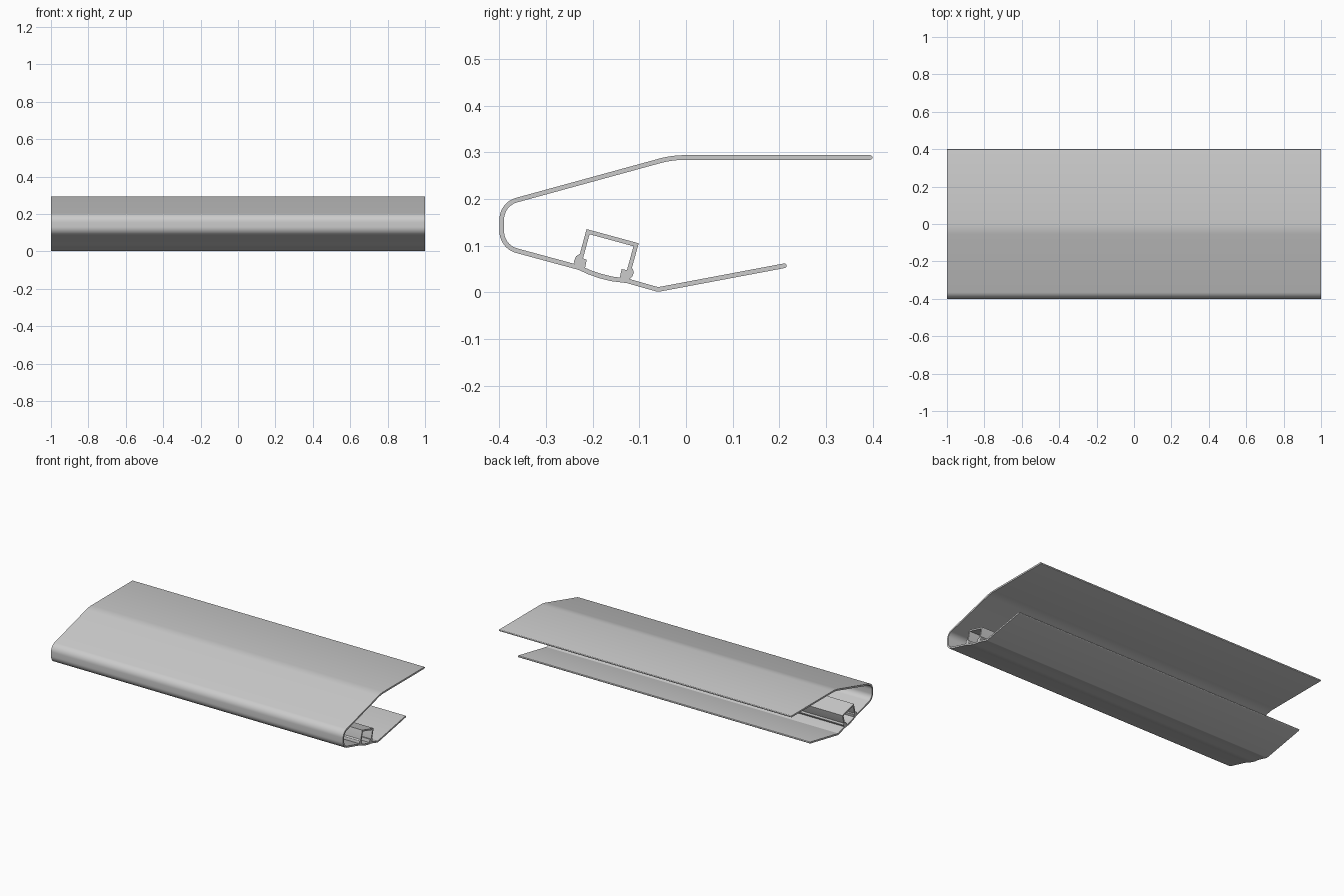
import bpy, bmesh, math
from mathutils import Vector

if "Cube" in bpy.data.objects:
    bpy.data.objects.remove(bpy.data.objects["Cube"])

HALF_LENGTH = 1.0


def fillet(points, steps=10):
    """Round each (y, z, radius) corner of an open path with an arc."""
    pts = [Vector(p[:2]) for p in points]
    out = [pts[0]]
    for i in range(1, len(pts) - 1):
        p, r = pts[i], points[i][2]
        a, b = (pts[i - 1] - p).normalized(), (pts[i + 1] - p).normalized()
        if r == 0:
            out.append(p)
            continue
        half = a.angle(b) / 2
        centre = p + (a + b).normalized() * r / math.sin(half)
        start = p + a * r / math.tan(half) - centre
        end = p + b * r / math.tan(half) - centre
        for k in range(steps + 1):
            d = start.slerp(end, k / steps) if start.length else start
            out.append(centre + d.normalized() * r)
    return out + [pts[-1]]


def thicken(path, t):
    """Turn a centreline into a closed outline of thickness t with round ends."""
    left, right = [], []
    n = len(path)
    for i, p in enumerate(path):
        d0 = (p - path[max(i - 1, 0)]).normalized() if i else (path[1] - p).normalized()
        d1 = (path[i + 1] - p).normalized() if i < n - 1 else d0
        n0, n1 = Vector((-d0.y, d0.x)), Vector((-d1.y, d1.x))
        m = (n0 + n1).normalized()
        m *= t / 2 / m.dot(n0)
        left.append(p + m)
        right.append(p - m)

    def cap(p, d):
        s = Vector((-d.y, d.x))
        return [p + (s * math.cos(a) + d * math.sin(a)) * t / 2
                for a in (math.pi * k / 6 for k in range(1, 6))]
    end = cap(path[-1], (path[-1] - path[-2]).normalized())
    start = cap(path[0], (path[0] - path[1]).normalized())
    return left + end + right[::-1] + start


def extrude(name, outline):
    """Extrude a (y, z) outline along the full length in x."""
    bm = bmesh.new()
    face = bm.faces.new([bm.verts.new((-HALF_LENGTH, p[0], p[1])) for p in outline])
    res = bmesh.ops.extrude_face_region(bm, geom=[face], use_keep_orig=True)
    verts = [g for g in res["geom"] if isinstance(g, bmesh.types.BMVert)]
    bmesh.ops.translate(bm, verts=verts, vec=(2 * HALF_LENGTH, 0, 0))
    bmesh.ops.recalc_face_normals(bm, faces=bm.faces)
    mesh = bpy.data.meshes.new(name)
    bm.to_mesh(mesh)
    bm.free()
    obj = bpy.data.objects.new(name, mesh)
    bpy.context.collection.objects.link(obj)
    bpy.ops.object.select_all(action='DESELECT')
    obj.select_set(True)
    bpy.context.view_layer.objects.active = obj
    bpy.ops.object.shade_smooth_by_angle(angle=math.radians(30))
    return obj


# Folded outer shell: top sheet, rounded nose, dished underside, rear lip
T = 0.01
shell = [(0.395, 0.289, 0), (-0.03, 0.289, 0.2), (-0.395, 0.189, 0.043),
         (-0.395, 0.098, 0.043), (-0.229, 0.053, 0), (-0.207, 0.043, 0),
         (-0.184, 0.035, 0), (-0.16, 0.029, 0), (-0.125, 0.0245, 0),
         (-0.06, 0.006, 0.01), (0.211, 0.057, 0)]
extrude("outer_shell", thicken(fillet(shell), T))

# Square channel standing on the dished underside
channel = [(-0.227, 0.067, 0), (-0.21, 0.130, 0), (-0.107, 0.102, 0), (-0.124, 0.040, 0)]
extrude("inner_channel", thicken(fillet(channel), 0.009))

# Hooked clips that hold the channel legs
extrude("left_clip", [(-0.227, 0.083), (-0.236, 0.077), (-0.240, 0.067), (-0.238, 0.052),
                      (-0.218, 0.046), (-0.216, 0.054), (-0.213, 0.070), (-0.226, 0.075)])
extrude("right_clip", [(-0.138, 0.050), (-0.120, 0.046), (-0.119, 0.056), (-0.114, 0.050),
                       (-0.112, 0.042), (-0.115, 0.034), (-0.122, 0.028), (-0.124, 0.022),
                       (-0.143, 0.027)])
